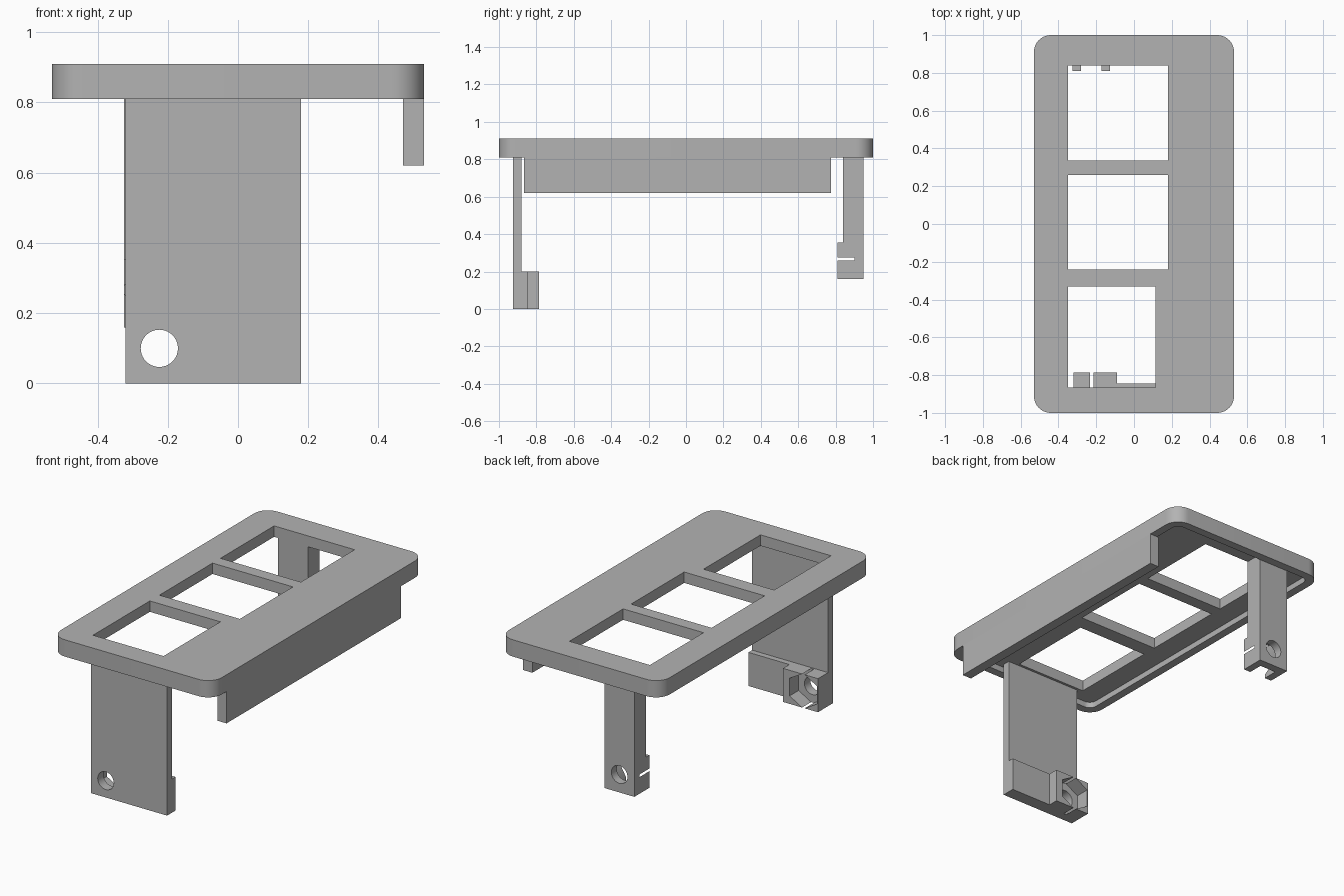
import bpy, bmesh, math
from mathutils import Matrix

if "Cube" in bpy.data.objects:
    bpy.data.objects.remove(bpy.data.objects["Cube"], do_unlink=True)

grey = bpy.data.materials.new("plain_grey")
grey.use_nodes = True
colour = (0.45, 0.45, 0.45, 1)
grey.diffuse_color = colour
grey.node_tree.nodes["Principled BSDF"].inputs["Base Color"].default_value = colour


def add_object(name, bm):
    mesh = bpy.data.meshes.new(name)
    bmesh.ops.recalc_face_normals(bm, faces=bm.faces)
    bm.to_mesh(mesh)
    bm.free()
    mesh.materials.append(grey)
    obj = bpy.data.objects.new(name, mesh)
    bpy.context.collection.objects.link(obj)
    return obj


def box(name, x, y, z, radius=0):
    """Box from (low, high) ranges; radius rounds the upright edges."""
    bm = bmesh.new()
    bmesh.ops.create_cube(bm, size=1)
    for v in bm.verts:
        v.co = [lo + (c + 0.5) * (hi - lo) for c, (lo, hi) in zip(v.co, (x, y, z))]
    if radius:
        upright = [e for e in bm.edges if abs(e.verts[0].co.z - e.verts[1].co.z) > 0.01]
        bmesh.ops.bevel(bm, geom=upright, offset=radius, segments=10,
                        profile=0.5, affect='EDGES')
    return add_object(name, bm)


def prism(name, sides, radius, x, z, y, turn=0):
    """Regular prism lying along y; turn=0 puts a corner on the x axis."""
    bm = bmesh.new()
    ring = [bm.verts.new((x + radius * math.cos(turn + math.tau * i / sides), y[0],
                          z + radius * math.sin(turn + math.tau * i / sides)))
            for i in range(sides)]
    face = bm.faces.new(ring)
    side = bmesh.ops.extrude_face_region(bm, geom=[face])["geom"]
    moved = [v for v in side if isinstance(v, bmesh.types.BMVert)]
    bmesh.ops.translate(bm, verts=moved, vec=(0, y[1] - y[0], 0))
    return add_object(name, bm)


def combine(target, tool, operation):
    mod = target.modifiers.new(operation.lower(), 'BOOLEAN')
    mod.object, mod.operation, mod.solver = tool, operation, 'EXACT'
    bpy.context.view_layer.objects.active = target
    bpy.ops.object.modifier_apply(modifier=mod.name)
    bpy.data.objects.remove(tool, do_unlink=True)


def cut(target, tool):
    combine(target, tool, 'DIFFERENCE')


def join(target, tool):
    combine(target, tool, 'UNION')


# Face plate, hollow underneath, with three windows
plate = box("face_plate", (-0.53, 0.53), (-1, 1), (0.81, 0.91), 0.09)
cut(plate, box("recess", (-0.48, 0.48), (-0.95, 0.95), (0.7, 0.845), 0.045))
for right, low, high in ((0.18, 0.335, 0.84), (0.18, -0.24, 0.26), (0.115, -0.865, -0.33)):
    cut(plate, box("window", (-0.35, right), (low, high), (0.7, 1)))

# Side rail under the edge
rail = box("side_rail", (0.47, 0.53), (-0.865, 0.775), (0.62, 0.81))

# Front leg: thin wall, foot pad and nut holder
front_leg = box("front_leg", (-0.32, 0.18), (-0.925, -0.88), (0, 0.845))
join(front_leg, box("foot_pad", (-0.32, 0.18), (-0.925, -0.845), (0, 0.2)))
join(front_leg, box("nut_holder", (-0.32, -0.09), (-0.925, -0.785), (0, 0.2)))
cut(front_leg, prism("nut_pocket", 6, 0.105, -0.224, 0.1, (-0.87, -0.7), math.pi / 2))
cut(front_leg, prism("bolt_hole", 40, 0.053, -0.224, 0.1, (-1, -0.7)))

# Back leg: solid post with an open nut pocket on the inner side
back_leg = box("back_leg", (-0.325, -0.128), (0.84, 0.95), (0.16, 0.845))
join(back_leg, box("nut_block", (-0.325, -0.128), (0.81, 0.95), (0.16, 0.355)))
cut(back_leg, prism("nut_pocket", 6, 0.103, -0.2265, 0.267, (0.7, 0.9)))
cut(back_leg, box("pocket_opening", (-0.28, -0.173), (0.7, 0.9), (0.1, 0.356)))
cut(back_leg, prism("bolt_hole", 40, 0.053, -0.2265, 0.267, (0.7, 1)))

# Smooth the round parts and keep the hard edges
for obj in (plate, rail, front_leg, back_leg):
    bpy.ops.object.select_all(action='DESELECT')
    obj.select_set(True)
    bpy.context.view_layer.objects.active = obj
    bpy.ops.object.shade_smooth_by_angle(angle=math.radians(30))
